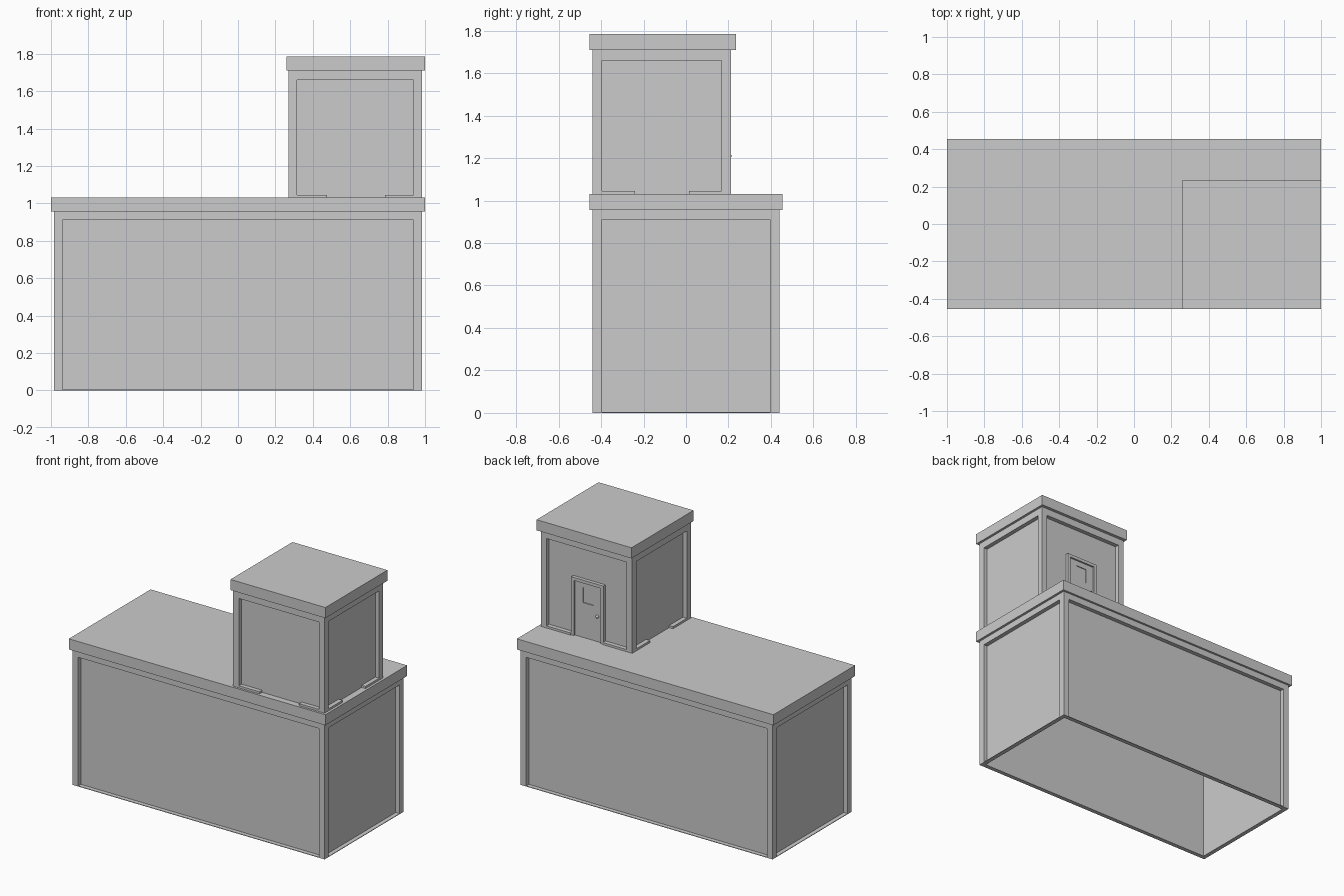
import bpy, bmesh, math

if "Cube" in bpy.data.objects:
    bpy.data.objects.remove(bpy.data.objects["Cube"])

D = 0.03   # recess depth of the wall panels
W = 0.045  # width of the frame around the panels


def finish(name, bm):
    bmesh.ops.recalc_face_normals(bm, faces=bm.faces)
    mesh = bpy.data.meshes.new(name)
    bm.to_mesh(mesh)
    bm.free()
    ob = bpy.data.objects.new(name, mesh)
    bpy.context.collection.objects.link(ob)
    return ob


def add_box(bm, x0, x1, y0, y1, z0, z1):
    r = bmesh.ops.create_cube(bm, size=1)
    for v in r["verts"]:
        v.co.x = x1 if v.co.x > 0 else x0
        v.co.y = y1 if v.co.y > 0 else y0
        v.co.z = z1 if v.co.z > 0 else z0
    return r["verts"]


def box(name, *b):
    bm = bmesh.new()
    add_box(bm, *b)
    return finish(name, bm)


def panels(name, x0, x1, y0, y1, z0, z1):
    # recessed wall sheets, open at top and bottom
    bm = bmesh.new()
    add_box(bm, x0 + D, x1 - D, y0 + D, y1 - D, z0, z1)
    caps = [f for f in bm.faces if abs(f.normal.z) > 0.9]
    bm.normal_update()
    caps = [f for f in bm.faces if abs(f.normal.z) > 0.9]
    bmesh.ops.delete(bm, geom=caps, context="FACES_ONLY")
    return finish(name, bm)


def posts(name, x0, x1, y0, y1, z0, z1):
    # L-shaped corner posts
    bm = bmesh.new()
    prof = [(0, 0), (W, 0), (W, D), (D, D), (D, W), (0, W)]
    for cx, sx in ((x0, 1), (x1, -1)):
        for cy, sy in ((y0, 1), (y1, -1)):
            f = bm.faces.new([bm.verts.new((cx + sx * a, cy + sy * b, z0)) for a, b in prof])
            r = bmesh.ops.extrude_face_region(bm, geom=[f], use_keep_orig=True)
            for v in r["geom"]:
                if isinstance(v, bmesh.types.BMVert):
                    v.co.z = z1
    return finish(name, bm)


def rails(name, x0, x1, y0, y1, z0, z1):
    # horizontal strips between the posts on all four sides
    bm = bmesh.new()
    for a, b in ((y0, y0 + D), (y1 - D, y1)):
        add_box(bm, x0 + W, x1 - W, a, b, z0, z1)
    for a, b in ((x0, x0 + D), (x1 - D, x1)):
        add_box(bm, a, b, y0 + W, y1 - W, z0, z1)
    return finish(name, bm)


# Main building
main = (-0.983, 0.983, -0.44, 0.44)
panels("main_wall_panels", *main, 0, 0.955)
posts("main_corner_posts", *main, 0, 0.955)
rails("main_top_rails", *main, 0.91, 0.955)
rails("main_base_ledge", *main, 0, 0.004)
box("main_roof", -1, 1, -0.455, 0.455, 0.955, 1.03)

# Rooftop stair house
top = (0.27, 0.983, -0.44, 0.213)
panels("stair_house_panels", *top, 1.03, 1.71)
posts("stair_house_posts", *top, 1.03, 1.71)
rails("stair_house_top_rails", *top, 1.66, 1.71)
box("stair_house_roof", 0.26, 1, -0.455, 0.235, 1.71, 1.785)

# Short base rails, leaving a gap in the middle of each side
bm = bmesh.new()
x0, x1, y0, y1 = top
for a, b, lo, hi in ((y0, y0 + D, 0.475, 0.785), (y1 - D, y1, 0.50, 0.75)):
    add_box(bm, x0 + W, lo, a, b, 1.03, 1.045)
    add_box(bm, hi, x1 - W, a, b, 1.03, 1.045)
for a, b in ((x0, x0 + D), (x1 - D, x1)):
    add_box(bm, a, b, y0 + W, -0.24, 1.03, 1.045)
    add_box(bm, a, b, 0.015, y1 - W, 1.03, 1.045)
finish("stair_house_base_rails", bm)

# Door on the back side: frame, slab, window trim, knob
yp = y1 - D
cx, hw, zt, t = 0.625, 0.125, 1.44, 0.022
bm = bmesh.new()
for s in (-1, 1):
    a, b = sorted((cx + s * hw, cx + s * (hw - t)))
    add_box(bm, a, b, yp, yp + 0.024, 1.03, zt)
add_box(bm, cx - hw + t, cx + hw - t, yp, yp + 0.024, zt - t, zt)
finish("door_frame", bm)

# slab with an inset window
bm = bmesh.new()
wx, z0w, z1w = 0.04, 1.275, 1.38
sx, sz = hw - t, zt - t
add_box(bm, cx - sx, cx - wx, yp, yp + 0.012, 1.03, sz)
add_box(bm, cx + wx, cx + sx, yp, yp + 0.012, 1.03, sz)
add_box(bm, cx - wx, cx + wx, yp, yp + 0.012, 1.03, z0w)
add_box(bm, cx - wx, cx + wx, yp, yp + 0.012, z1w, sz)
finish("door", bm)
box("door_window", cx - wx, cx + wx, yp, yp + 0.006, z0w, z1w)

bm = bmesh.new()
bmesh.ops.create_uvsphere(bm, u_segments=12, v_segments=8, radius=0.011)
knob = finish("door_knob", bm)
knob.location = (cx - 0.075, yp + 0.02, 1.21)
for p in knob.data.polygons:
    p.use_smooth = True
